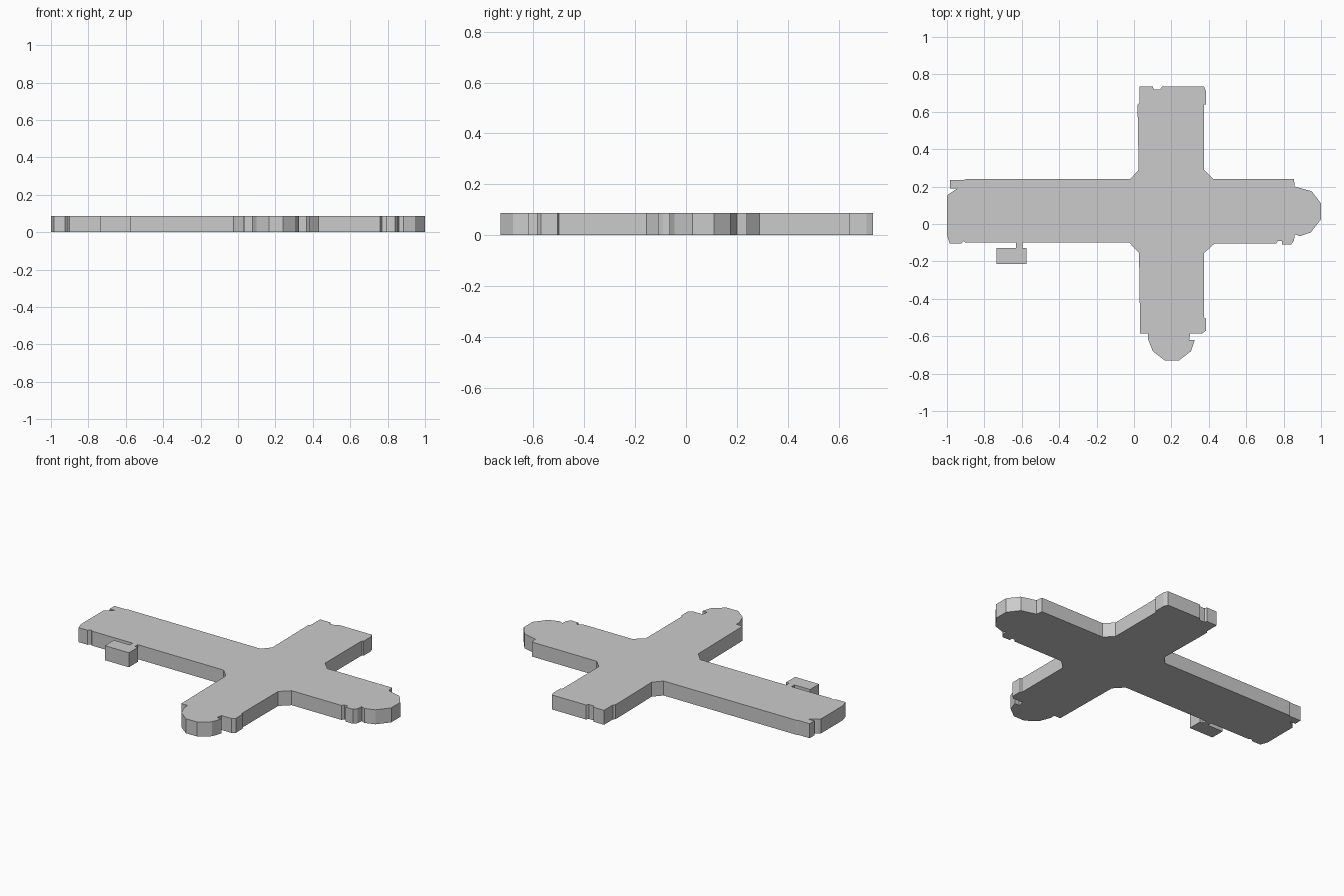
import bpy
import bmesh

HEIGHT = 0.087

default_cube = bpy.data.objects.get("Cube")
if default_cube:
    bpy.data.objects.remove(default_cube, do_unlink=True)

# Single plain stone colour
stone = bpy.data.materials.new("plain_grey_stone")
stone.use_nodes = True
stone_colour = (0.6, 0.6, 0.6, 1.0)
stone.diffuse_color = stone_colour
stone_shader = stone.node_tree.nodes["Principled BSDF"]
stone_shader.inputs["Base Color"].default_value = stone_colour

# Long west arm with its ragged end wall
west_arm = [
    (-0.02, 0.24), (-0.9, 0.24), (-0.91, 0.235), (-0.985, 0.235),
    (-0.985, 0.19), (-0.945, 0.19), (-0.99, 0.16), (-1, 0.15),
    (-1, -0.06), (-0.985, -0.105), (-0.925, -0.105),
    (-0.91, -0.09), (-0.9, -0.1),
]

# Small side porch joined to the west arm by a narrow neck
neck_left, neck_right = -0.63, -0.595
porch_left, porch_right = -0.735, -0.575
porch_back, porch_front = -0.127, -0.213
side_porch = [
    (neck_left, -0.1), (neck_left, porch_back),
    (porch_left, porch_back), (porch_left, porch_front),
    (porch_right, porch_front), (porch_right, porch_back),
    (neck_right, porch_back), (neck_right, -0.1),
]

# South arm with a faceted round end and buttresses
south_arm = [
    (-0.025, -0.1), (0.027, -0.155), (0.033, -0.585), (0.075, -0.585),
    (0.075, -0.615), (0.1, -0.68), (0.165, -0.73), (0.24, -0.73),
    (0.305, -0.68), (0.325, -0.62), (0.295, -0.62), (0.3, -0.585),
    (0.365, -0.585), (0.385, -0.57), (0.385, -0.505), (0.375, -0.5),
    (0.375, -0.155),
]

# Short east arm with a faceted apse
east_arm = [
    (0.43, -0.105), (0.76, -0.105), (0.77, -0.09), (0.79, -0.09),
    (0.79, -0.11), (0.84, -0.11), (0.855, -0.09), (0.86, -0.055),
    (0.885, -0.065), (0.945, -0.045), (1, 0.025), (1, 0.11),
    (0.95, 0.175), (0.86, 0.2), (0.855, 0.24), (0.425, 0.24),
]

# North arm with a square end and shallow corner buttresses
north_arm = [
    (0.375, 0.29), (0.375, 0.64), (0.385, 0.64), (0.385, 0.71),
    (0.375, 0.735), (0.15, 0.735), (0.14, 0.72), (0.105, 0.72),
    (0.1, 0.735), (0.03, 0.735), (0.03, 0.65), (0.02, 0.64),
    (0.02, 0.575), (0.025, 0.29),
]


def extruded_plan(name, outline, height, material):
    """Raise a closed counter-clockwise outline into a solid slab."""
    bm = bmesh.new()
    base = bm.faces.new([bm.verts.new((x, y, 0)) for x, y in outline])
    raised = bmesh.ops.extrude_face_region(bm, geom=[base], use_keep_orig=True)
    top_verts = [item for item in raised["geom"] if isinstance(item, bmesh.types.BMVert)]
    bmesh.ops.translate(bm, verts=top_verts, vec=(0, 0, height))
    bmesh.ops.recalc_face_normals(bm, faces=bm.faces[:])
    mesh = bpy.data.meshes.new(name)
    bm.to_mesh(mesh)
    bm.free()
    mesh.materials.append(material)
    slab = bpy.data.objects.new(name, mesh)
    bpy.context.scene.collection.objects.link(slab)
    return slab


# The arms meet at chamfered inner corners in one solid
extruded_plan(
    "cross_shaped_building",
    west_arm + side_porch + south_arm + east_arm + north_arm,
    HEIGHT,
    stone,
)
